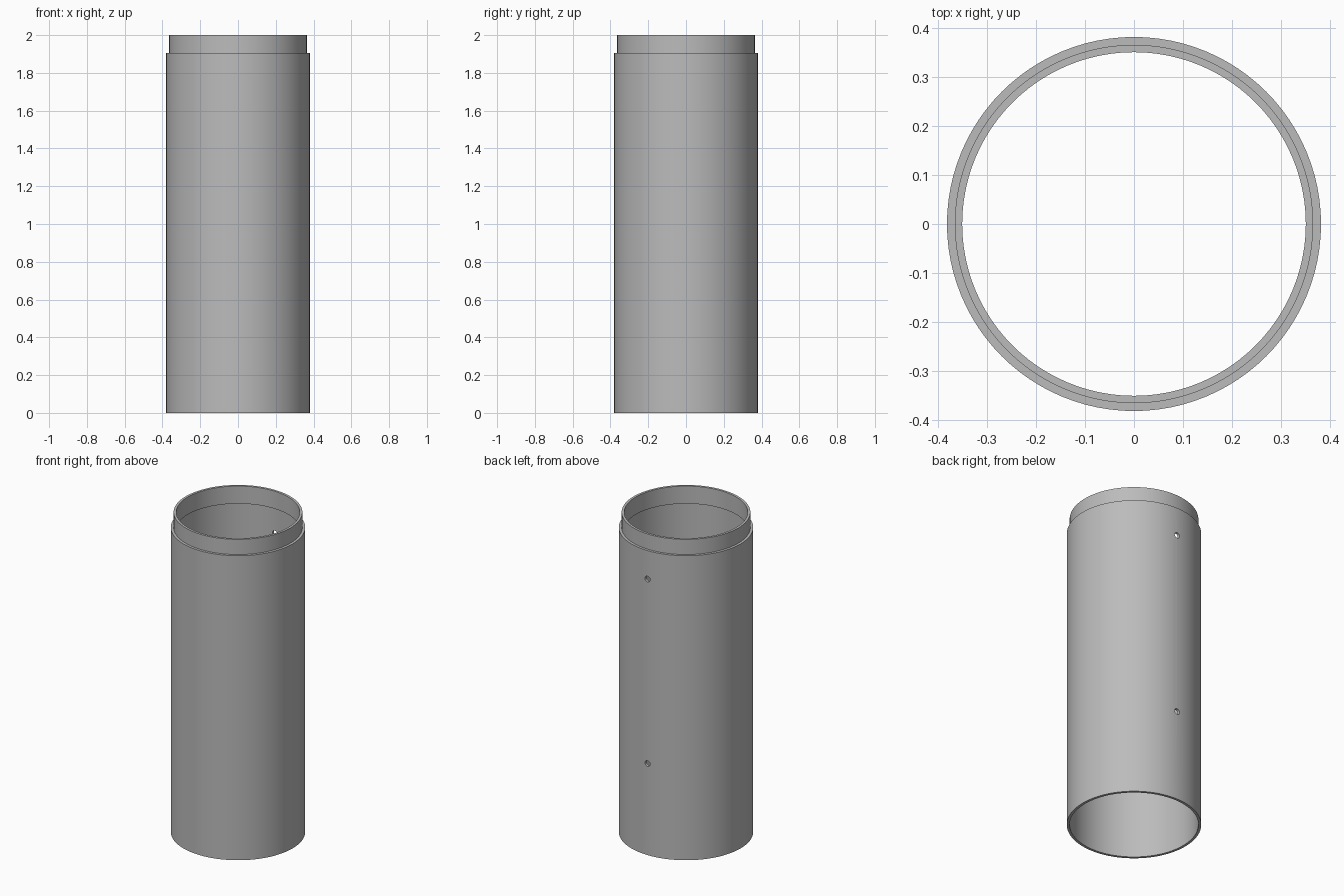
import bpy
import bmesh
import math

cube = bpy.data.objects.get("Cube")
if cube:
    bpy.data.objects.remove(cube, do_unlink=True)

SEGMENTS = 96
OUTER, MIDDLE, INNER = 0.381, 0.365, 0.35
SHOULDER, STEP, TOP = 1.905, 1.89, 2.0

grey = bpy.data.materials.new("plain_grey")
grey.use_nodes = True
colour = (0.5, 0.5, 0.5, 1)
grey.diffuse_color = colour
grey.node_tree.nodes["Principled BSDF"].inputs["Base Color"].default_value = colour


def lathe(name, profile):
    """Revolve a closed (radius, height) profile about the z axis."""
    bm = bmesh.new()
    verts = [bm.verts.new((r, 0, z)) for r, z in profile]
    edges = [bm.edges.new((v, verts[i - 1])) for i, v in enumerate(verts)]
    bmesh.ops.spin(bm, geom=verts + edges, cent=(0, 0, 0), axis=(0, 0, 1),
                   angle=math.tau, steps=SEGMENTS, use_merge=True)
    bmesh.ops.remove_doubles(bm, verts=bm.verts, dist=1e-5)
    bmesh.ops.recalc_face_normals(bm, faces=bm.faces)
    mesh = bpy.data.meshes.new(name)
    bm.to_mesh(mesh)
    bm.free()
    mesh.materials.append(grey)
    obj = bpy.data.objects.new(name, mesh)
    bpy.context.collection.objects.link(obj)
    return obj


# Hollow pipe with a narrower spigot collar at the top
pipe = lathe("pipe_section", [
    (OUTER, 0), (OUTER, SHOULDER), (MIDDLE, SHOULDER), (MIDDLE, TOP),
    (INNER, TOP), (INNER, STEP), (MIDDLE, STEP), (MIDDLE, 0)])

# Two screw holes through the back wall
for height in (0.573, 1.727):
    bpy.ops.mesh.primitive_cylinder_add(
        vertices=24, radius=0.018, depth=0.2,
        location=(0, OUTER, height), rotation=(math.pi / 2, 0, 0))
    cutter = bpy.context.object
    cutter.name = "hole_cutter"
    cutter.hide_render = True
    cutter.data.materials.append(grey)
    bpy.ops.object.select_all(action="DESELECT")
    pipe.select_set(True)
    bpy.context.view_layer.objects.active = pipe
    cut = pipe.modifiers.new("screw_hole", "BOOLEAN")
    cut.operation = "DIFFERENCE"
    cut.solver = "EXACT"
    cut.object = cutter
    bpy.ops.object.modifier_apply(modifier=cut.name)
    bpy.data.objects.remove(cutter, do_unlink=True)

bpy.ops.object.shade_smooth_by_angle(angle=math.radians(30))
